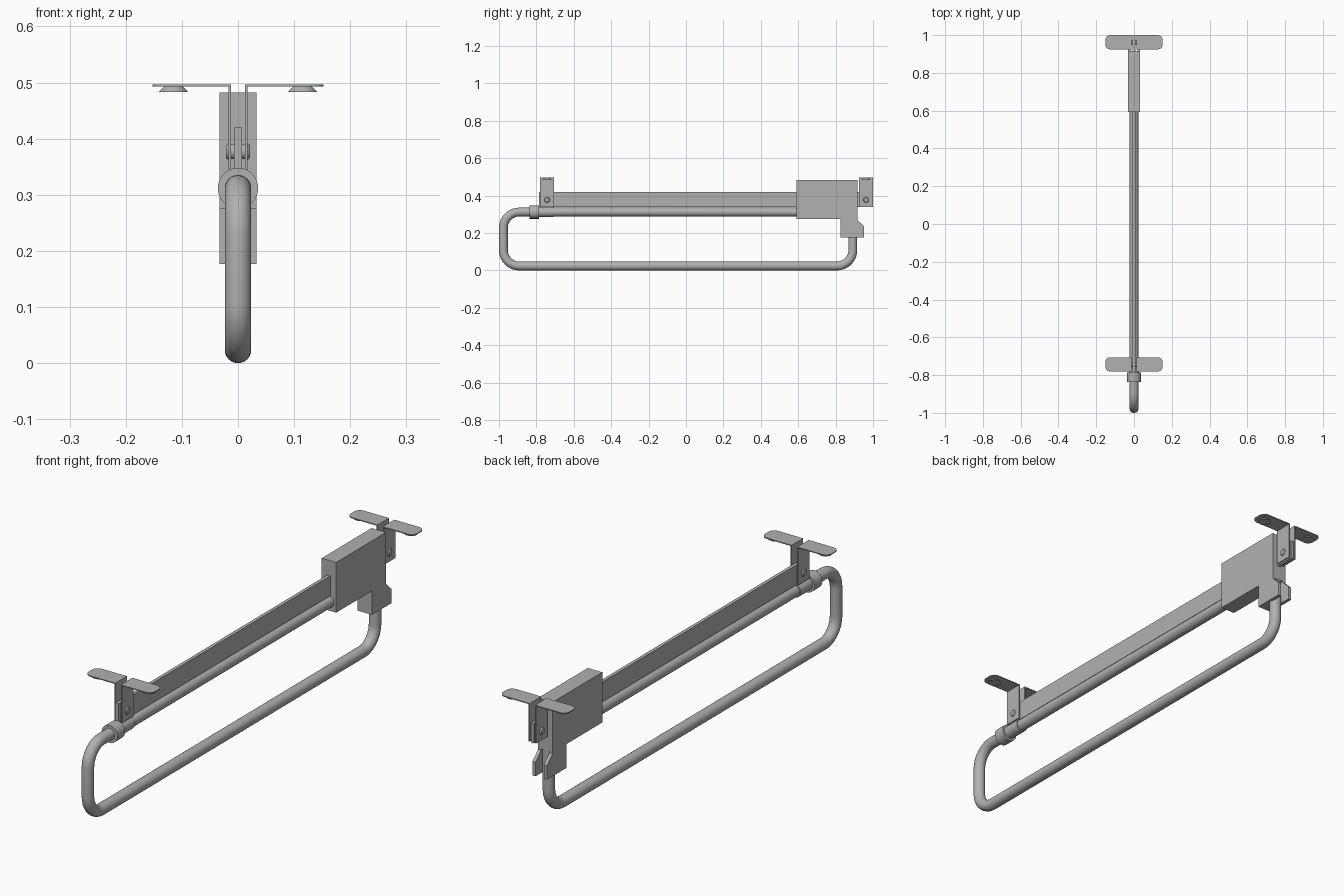
import bpy, bmesh, math
from mathutils import Vector, Matrix

if "Cube" in bpy.data.objects:
    bpy.data.objects.remove(bpy.data.objects["Cube"])

metal = bpy.data.materials.new("satin grey metal")
metal.diffuse_color = (0.44, 0.44, 0.44, 1)
metal.use_nodes = True
metal.node_tree.nodes["Principled BSDF"].inputs["Base Color"].default_value = metal.diffuse_color


def finish(name, bm, smooth=False):
    bmesh.ops.recalc_face_normals(bm, faces=bm.faces[:])
    me = bpy.data.meshes.new(name)
    bm.to_mesh(me)
    bm.free()
    me.materials.append(metal)
    ob = bpy.data.objects.new(name, me)
    bpy.context.collection.objects.link(ob)
    if smooth:
        bpy.ops.object.select_all(action='DESELECT')
        ob.select_set(True)
        bpy.context.view_layer.objects.active = ob
        bpy.ops.object.shade_smooth_by_angle(angle=math.radians(40))
    return ob


def prism(name, pts, to3d, offset):
    """Extrude a 2D outline placed by to3d along offset."""
    bm = bmesh.new()
    face = bm.faces.new([bm.verts.new(to3d(*p)) for p in pts])
    out = bmesh.ops.extrude_face_region(bm, geom=[face])
    verts = [g for g in out['geom'] if isinstance(g, bmesh.types.BMVert)]
    bmesh.ops.translate(bm, verts=verts, vec=offset)
    return finish(name, bm)


def side_plate(name, pts, x0, x1):
    return prism(name, pts, lambda y, z: (x0, y, z), (x1 - x0, 0, 0))


def rect(a0, b0, a1, b1):
    return [(a0, b0), (a1, b0), (a1, b1), (a0, b1)]


def cone(name, r1, r2, depth, loc, axis='Z'):
    rot = {'X': Matrix.Rotation(math.pi / 2, 4, 'Y'),
           'Y': Matrix.Rotation(-math.pi / 2, 4, 'X'), 'Z': Matrix()}[axis]
    bm = bmesh.new()
    bmesh.ops.create_cone(bm, cap_ends=True, segments=32, radius1=r1, radius2=r2,
                          depth=depth, matrix=Matrix.Translation(loc) @ rot)
    return finish(name, bm, True)


def arc(cy, cz, r, a0, a1, n=10):
    return [(cy + r * math.cos(math.radians(a0 + (a1 - a0) * i / n)),
             cz + r * math.sin(math.radians(a0 + (a1 - a0) * i / n))) for i in range(n + 1)]


# Bent tube loop: rings swept along a path in the YZ plane
R, TOP, LOW, FRONT, BACK, B = 0.0235, 0.312, 0.0235, -0.9765, 0.892, 0.085
path = ([(0.65, TOP)] + arc(FRONT + B, TOP - B, B, 90, 180)
        + arc(FRONT + B, LOW + B, B, 180, 270)
        + arc(BACK - B, LOW + B, B, 270, 360) + [(BACK, 0.29)])
bm = bmesh.new()
rings = []
for i, (y, z) in enumerate(path):
    a, b = path[max(i - 1, 0)], path[min(i + 1, len(path) - 1)]
    t = Vector((0, b[0] - a[0], b[1] - a[1])).normalized()
    if i in (0, 1):
        t = Vector((0, -1, 0))
    if i == len(path) - 2:
        t = Vector((0, 0, 1))
    if i in (11, 12):
        t = Vector((0, 0, -1))
    if i in (22, 23):
        t = Vector((0, 1, 0))
    n = Vector((0, -t.z, t.y))
    rings.append([bm.verts.new(Vector((0, y, z)) + R * (
        Vector((1, 0, 0)) * math.cos(k * math.tau / 24) + n * math.sin(k * math.tau / 24)))
        for k in range(24)])
for r0, r1 in zip(rings, rings[1:]):
    for k in range(24):
        bm.faces.new((r0[k], r0[k - 1], r1[k - 1], r1[k]))
bm.faces.new(rings[0])
bm.faces.new(rings[-1])
finish("tube_loop", bm, True)

# Collar and sleeve on the upper tube
cone("tube_collar", 0.036, 0.036, 0.05, (0, -0.811, TOP), 'Y')
cone("tube_sleeve", 0.027, 0.027, 0.08, (0, -0.748, TOP), 'Y')

# Flat rail running the whole length
side_plate("rail", rect(-0.786, 0.338, 1.0, 0.42), -0.007, 0.007)

# Housing with a slotted lower leg: solid block, front web and two cheeks
side_plate("housing", rect(0.592, 0.275, 0.916, 0.482), -0.033, 0.033)
side_plate("housing_web", rect(0.825, 0.177, 0.865, 0.275), -0.019, 0.019)
cheek = [(0.825, 0.177), (0.952, 0.177), (0.952, 0.235), (0.916, 0.27),
         (0.916, 0.275), (0.825, 0.275)]
for s, side in ((-1, "left"), (1, "right")):
    side_plate("housing_cheek_" + side, cheek, s * 0.019, s * 0.033)

# Two ceiling brackets, each a mirrored pair of folded plates
for cy, end in ((-0.743, "front"), (0.962, "back")):
    h = 0.0375
    for s, side in ((-1, "left"), (1, "right")):
        tag = end + "_" + side
        side_plate("bracket_web_" + tag, rect(cy - h, 0.34, cy + h, 0.497),
                   s * 0.0125, s * 0.017)
        r = 0.026
        outline = ([(0.0125, -h)] + arc(0.152 - r, -h + r, r, 270, 360, 6)
                   + arc(0.152 - r, h - r, r, 0, 90, 6) + [(0.0125, h)])
        prism("bracket_flange_" + tag, outline,
              lambda x, y: (s * x, cy + y, 0.493), (0, 0, 0.004))
        # flared screw boss under the flange, and bolt head
        cone("screw_boss_" + tag, 0.026, 0.016, 0.011, (s * 0.115, cy, 0.4885))
        e = (0.015, 0.011) if s > 0 else (0.011, 0.015)
        cone("bolt_head_" + tag, *e, 0.005, (s * 0.0192, cy, 0.377), 'X')
    cone("bolt_" + end, 0.013, 0.013, 0.034, (0, cy, 0.377), 'X')
